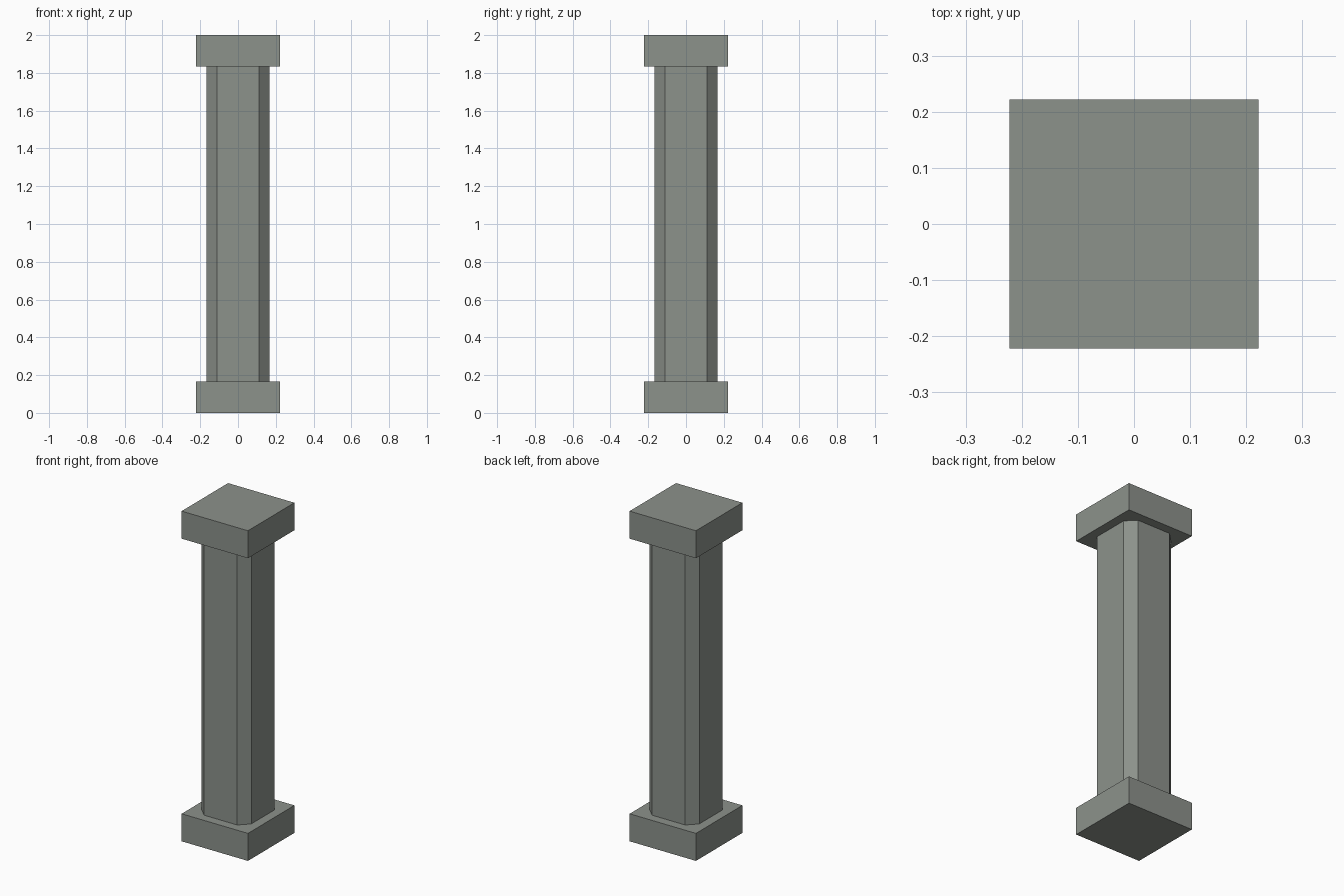
import bpy, bmesh

if "Cube" in bpy.data.objects:
    bpy.data.objects.remove(bpy.data.objects["Cube"])

stone = bpy.data.materials.new("grey stone")
stone.diffuse_color = (0.265, 0.287, 0.26, 1)
stone.use_nodes = True
stone.node_tree.nodes["Principled BSDF"].inputs["Base Color"].default_value = stone.diffuse_color


def block(name, half, z0, z1, cut=0.0):
    """Square block between two heights, optionally with chamfered upright edges."""
    bm = bmesh.new()
    bmesh.ops.create_cube(bm, size=1)
    for v in bm.verts:
        v.co.x *= 2 * half
        v.co.y *= 2 * half
        v.co.z = z1 if v.co.z > 0 else z0
    if cut:
        upright = [e for e in bm.edges
                   if abs(e.verts[0].co.z - e.verts[1].co.z) > 0.01]
        bmesh.ops.bevel(bm, geom=upright, offset=cut, offset_type='OFFSET',
                        segments=1, profile=0.5, affect='EDGES')
    mesh = bpy.data.meshes.new(name)
    bm.to_mesh(mesh)
    bm.free()
    mesh.materials.append(stone)
    obj = bpy.data.objects.new(name, mesh)
    bpy.context.collection.objects.link(obj)
    return obj


# Square plinth, chamfered shaft, square capital
block("base", 0.2222, 0, 0.1667)
block("shaft", 0.1667, 0.1667, 1.8333, cut=0.0556)
block("capital", 0.2222, 1.8333, 2)
